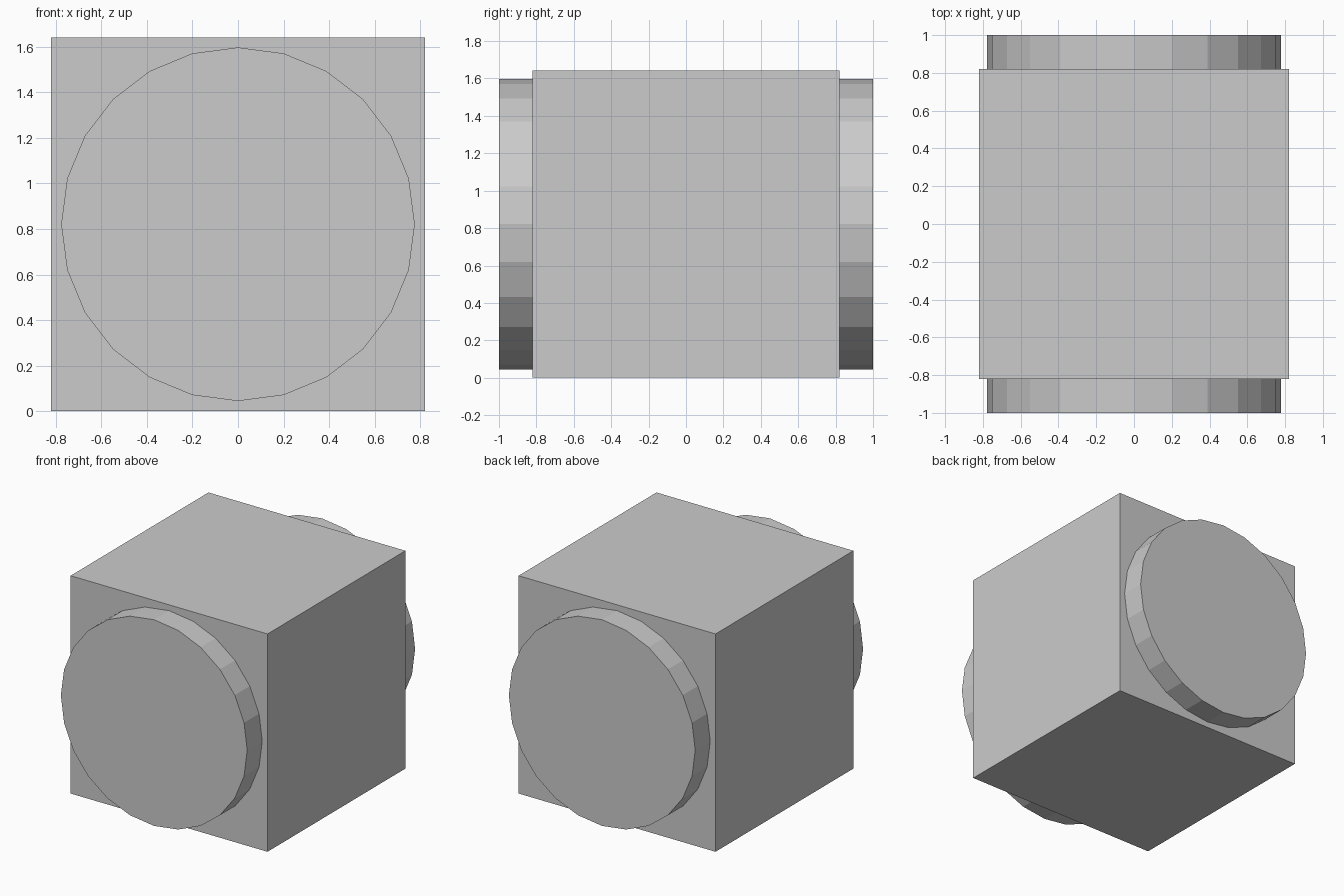
import bpy
from math import pi

if "Cube" in bpy.data.objects:
    bpy.data.objects.remove(bpy.data.objects["Cube"])

HALF = 0.821      # half the cube's edge
RADIUS = 0.777    # drum radius

# Cube body standing on the ground
bpy.ops.mesh.primitive_cube_add(size=2 * HALF, location=(0, 0, HALF))
bpy.context.object.name = "cube_body"

# 24-sided drum running front to back through the cube
bpy.ops.mesh.primitive_cylinder_add(vertices=24, radius=RADIUS, depth=2,
                                    location=(0, 0, HALF),
                                    rotation=(pi / 2, 0, 0))
bpy.context.object.name = "through_drum"
